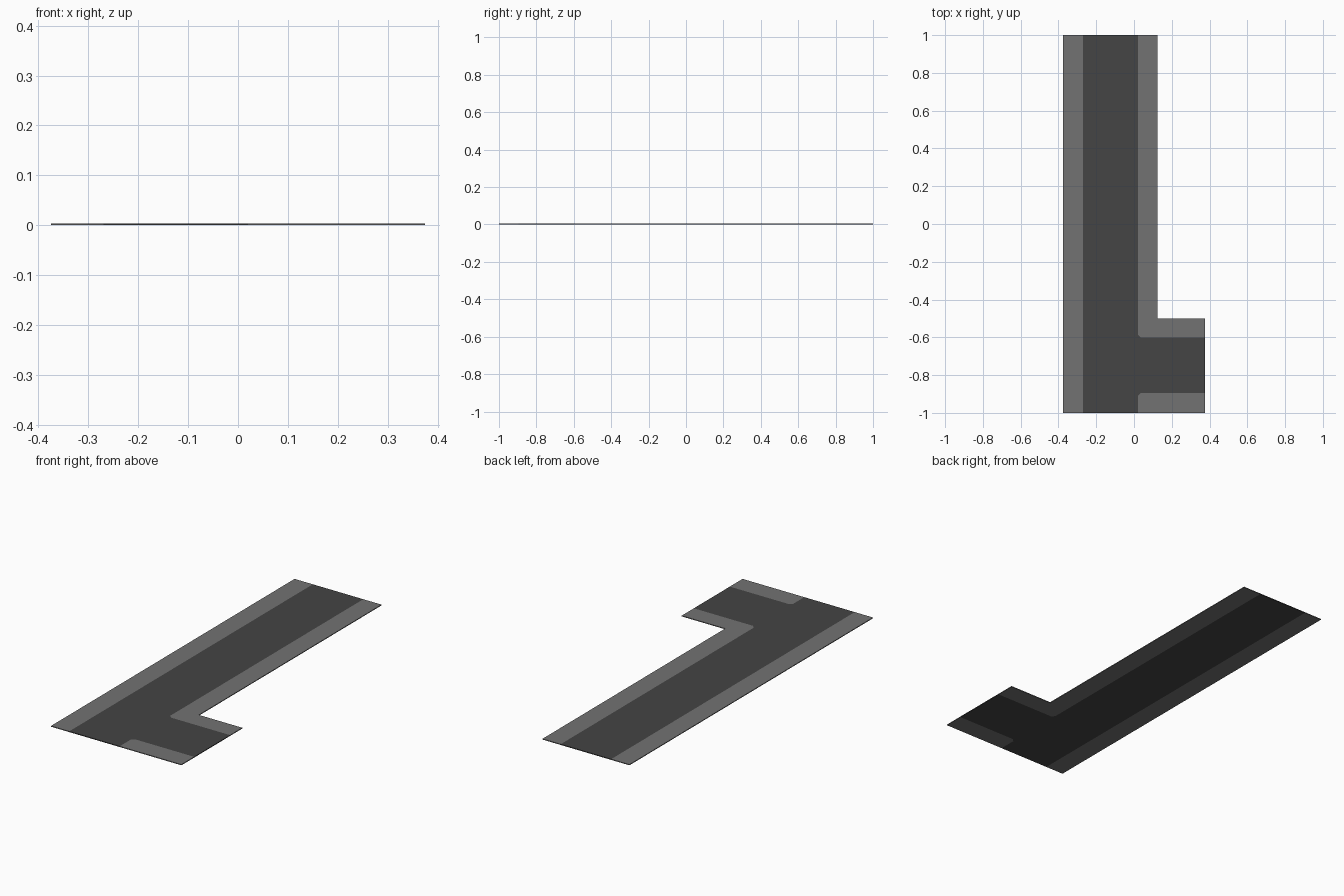
import bpy, bmesh

if "Cube" in bpy.data.objects:
    bpy.data.objects.remove(bpy.data.objects["Cube"])

THICK = 0.004
XL, XR, XE = -0.375, 0.125, 0.375      # outer edges and end of side road
RL, RR = -0.27, 0.02                   # main road edges
SB, ST, SE = -0.895, -0.6, -0.5        # side road edges and outer edge
C = 0.015                              # cut kerb corners


def material(name, v):
    m = bpy.data.materials.new(name)
    m.diffuse_color = (v, v, v, 1)
    m.use_nodes = True
    m.node_tree.nodes["Principled BSDF"].inputs["Base Color"].default_value = m.diffuse_color
    return m


# Outlines that share their borders, so the slab is one closed shell
upper_edge = [(XE, ST), (RR + C, ST), (RR, ST + C), (RR, 1)]
lower_edge = [(RR, -1), (RR, SB - C), (RR + C, SB), (XE, SB)]
road = [(RL, -1)] + lower_edge + upper_edge + [(RL, 1)]
left_pavement = [(XL, -1), (RL, -1), (RL, 1), (XL, 1)]
inner_pavement = upper_edge[::-1] + [(XE, SE), (XR, SE), (XR, 1)]
front_pavement = lower_edge[::-1] + [(RR, -1), (XE, -1)]
front_pavement = [p for i, p in enumerate(front_pavement) if p not in front_pavement[:i]]

bm = bmesh.new()
verts = {}
for pts, mat in ((road, 0), (left_pavement, 1), (inner_pavement, 1), (front_pavement, 1)):
    ring = []
    for p in pts:
        if p not in verts:
            verts[p] = bm.verts.new((p[0], p[1], 0))
        ring.append(verts[p])
    bm.faces.new(ring).material_index = mat

# Raise a copy of the sheet; walls appear only on the outer border
base = bm.faces[:]
border = [(e.verts[0], e.verts[1], e.link_faces[0].material_index)
          for e in bm.edges if e.is_boundary]
top = {v: bm.verts.new((v.co.x, v.co.y, THICK)) for v in bm.verts[:]}
for f in base:
    bm.faces.new([top[v] for v in f.verts]).material_index = f.material_index
for a, b, mat in border:
    bm.faces.new((a, b, top[b], top[a])).material_index = mat
bmesh.ops.recalc_face_normals(bm, faces=bm.faces[:])

mesh = bpy.data.meshes.new("road_slab")
bm.to_mesh(mesh)
bm.free()
mesh.materials.append(material("dark asphalt", 0.058))
mesh.materials.append(material("grey pavement", 0.17))
slab = bpy.data.objects.new("road_slab", mesh)
bpy.context.collection.objects.link(slab)
